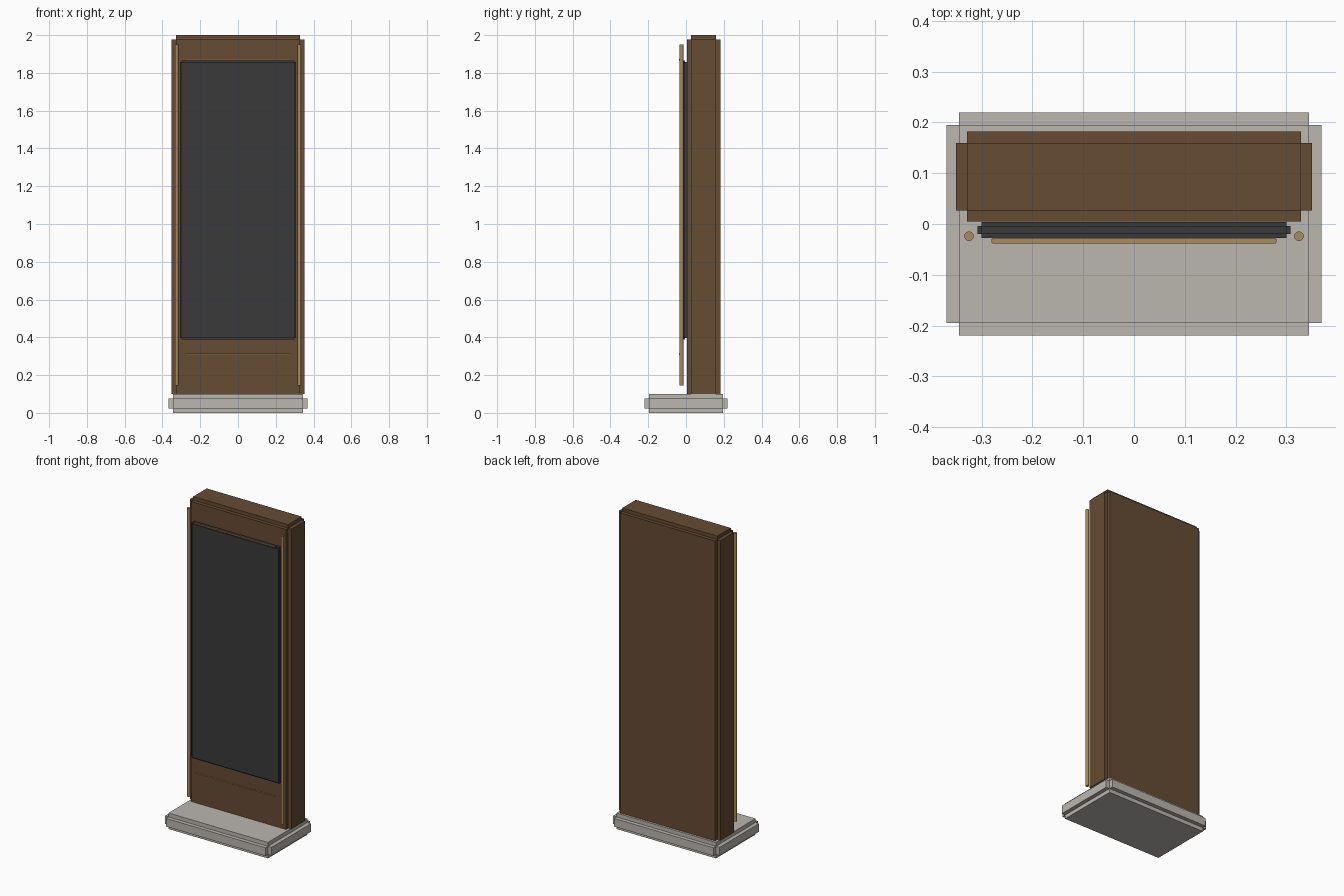
import bpy, bmesh
from mathutils import Matrix, Vector

if "Cube" in bpy.data.objects:
    bpy.data.objects.remove(bpy.data.objects["Cube"])


def material(name, rgb):
    # sRGB 0-255 to linear
    lin = [((c / 255 + 0.055) / 1.055) ** 2.4 for c in rgb]
    m = bpy.data.materials.new(name)
    m.diffuse_color = (*lin, 1)
    m.use_nodes = True
    m.node_tree.nodes["Principled BSDF"].inputs["Base Color"].default_value = m.diffuse_color
    return m


BROWN = material("brown_wood", (102, 76, 51))
STONE = material("pale_stone", (187, 183, 176))
DARK = material("dark_screen", (58, 58, 58))
BRASS = material("brass", (168, 140, 96))


def finish(name, bm, mat):
    me = bpy.data.meshes.new(name)
    bm.to_mesh(me)
    bm.free()
    me.materials.append(mat)
    ob = bpy.data.objects.new(name, me)
    bpy.context.collection.objects.link(ob)
    return ob


def stepped_box(name, lo, hi, r, mat):
    """Box with notched edges: three crossing boxes, each full size on one axis."""
    lo, hi = Vector(lo), Vector(hi)
    centre, size = (lo + hi) / 2, hi - lo
    bm = bmesh.new()
    for axis in range(3):
        s = [size[i] - (0 if i == axis else 2 * r) for i in range(3)]
        bmesh.ops.create_cube(bm, size=1, matrix=Matrix.Translation(centre) @ Matrix.Diagonal((*s, 1)))
    return finish(name, bm, mat)


def rod(name, x, y, z0, z1, radius, mat):
    bm = bmesh.new()
    bmesh.ops.create_cone(bm, cap_ends=True, segments=12, radius1=radius, radius2=radius,
                          depth=z1 - z0, matrix=Matrix.Translation((x, y, (z0 + z1) / 2)))
    return finish(name, bm, mat)


# Base plinth
stepped_box("base", (-0.369, -0.22, 0), (0.369, 0.22, 0.10), 0.0245, STONE)
# Upright wooden panel, sunk into the base
stepped_box("panel", (-0.351, 0.005, 0.078), (0.351, 0.182, 2.0), 0.022, BROWN)
# Display screen
stepped_box("screen", (-0.308, -0.028, 0.388), (0.308, 0.004, 1.866), 0.008, DARK)

# Vertical side rods
for side, x in (("left", -0.325), ("right", 0.325)):
    rod(side + "_rod", x, -0.024, 0.145, 1.95, 0.0095, BRASS)

# Horizontal trim strips above and below the screen
for place, z in (("upper", 1.87), ("lower", 0.31)):
    stepped_box(place + "_trim", (-0.281, -0.038, z - 0.004), (0.281, -0.028, z + 0.004), 0.002, BRASS)
